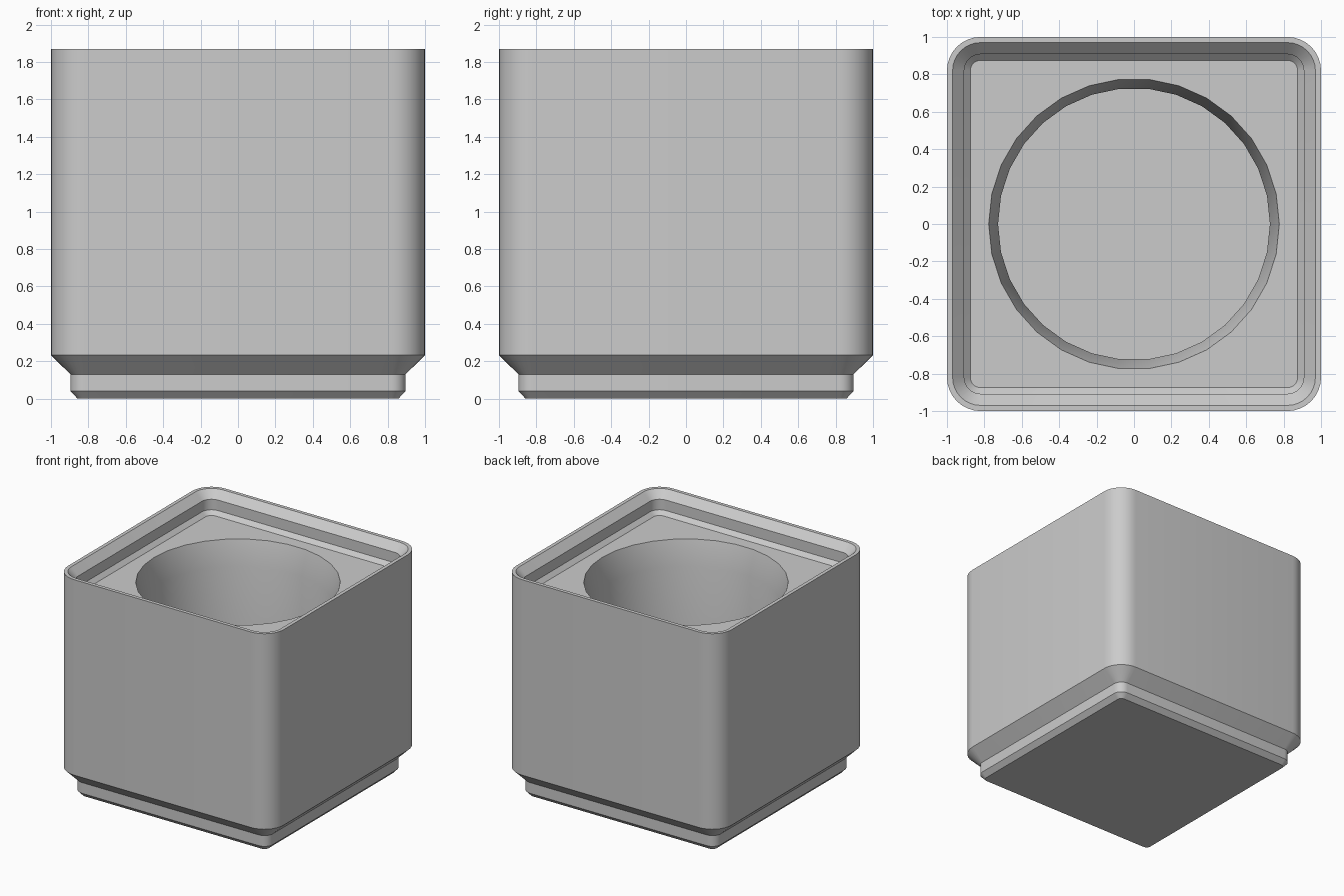
import bpy
import bmesh
from math import cos, sin, pi, radians

cube = bpy.data.objects.get("Cube")
if cube:
    bpy.data.objects.remove(cube, do_unlink=True)

CORNER = 0.82      # centre of every rounded corner
CORNER_STEPS = 8
HOLE_SIDES = 30

# Half width and height: stepped foot, outer wall, rim, then stacking lip inside
SHELL = [(0.858, 0), (0.896, 0.04), (0.896, 0.13), (1, 0.232), (1, 1.87),
         (0.97, 1.87), (0.908, 1.808), (0.908, 1.72), (0.875, 1.687)]
# Radius and height of the cup hole: flared mouth, then straight wall
HOLE = [(0.777, 1.687), (0.727, 1.48), (0.727, 0.29)]


def rounded_square(half, z):
    radius = half - CORNER
    points = []
    for quarter in range(4):
        mid = pi / 4 + quarter * pi / 2
        cx = CORNER * (1 if cos(mid) > 0 else -1)
        cy = CORNER * (1 if sin(mid) > 0 else -1)
        for step in range(CORNER_STEPS + 1):
            a = (quarter + step / CORNER_STEPS) * pi / 2
            points.append((cx + radius * cos(a), cy + radius * sin(a), z))
    return points


def circle(radius, z):
    angles = [2 * pi * i / HOLE_SIDES for i in range(HOLE_SIDES)]
    return [(radius * cos(a), radius * sin(a), z) for a in angles]


def loft(bm, loops):
    """Join matching loops with quads and return the vertex rings."""
    rings = [[bm.verts.new(p) for p in loop] for loop in loops]
    for low, high in zip(rings, rings[1:]):
        for i in range(len(low)):
            j = (i + 1) % len(low)
            bm.faces.new((low[i], low[j], high[j], high[i]))
    return rings


def ring_edges(bm, ring):
    return [bm.edges.get((ring[i - 1], ring[i])) for i in range(len(ring))]


bm = bmesh.new()
shell = loft(bm, [rounded_square(h, z) for h, z in SHELL])
hole = loft(bm, [circle(r, z) for r, z in HOLE])

# Underside, cup floor, and the deck around the hole
bm.faces.new(shell[0])
bm.faces.new(hole[-1])
bmesh.ops.triangle_fill(bm, use_beauty=True, normal=(0, 0, 1),
                        edges=ring_edges(bm, shell[-1]) + ring_edges(bm, hole[0]))
bmesh.ops.recalc_face_normals(bm, faces=bm.faces)

mesh = bpy.data.meshes.new("stacking_cup_bin")
bm.to_mesh(mesh)
bm.free()
bin_body = bpy.data.objects.new("stacking_cup_bin", mesh)
bpy.context.collection.objects.link(bin_body)

# Plain grey plastic
grey = bpy.data.materials.new("light_grey")
grey.use_nodes = True
colour = (0.6, 0.6, 0.6, 1)
grey.diffuse_color = colour
grey.node_tree.nodes["Principled BSDF"].inputs["Base Color"].default_value = colour
mesh.materials.append(grey)

# Smooth corners and bore, crisp chamfers
bpy.ops.object.select_all(action="DESELECT")
bin_body.select_set(True)
bpy.context.view_layer.objects.active = bin_body
bpy.ops.object.shade_smooth_by_angle(angle=radians(30))
